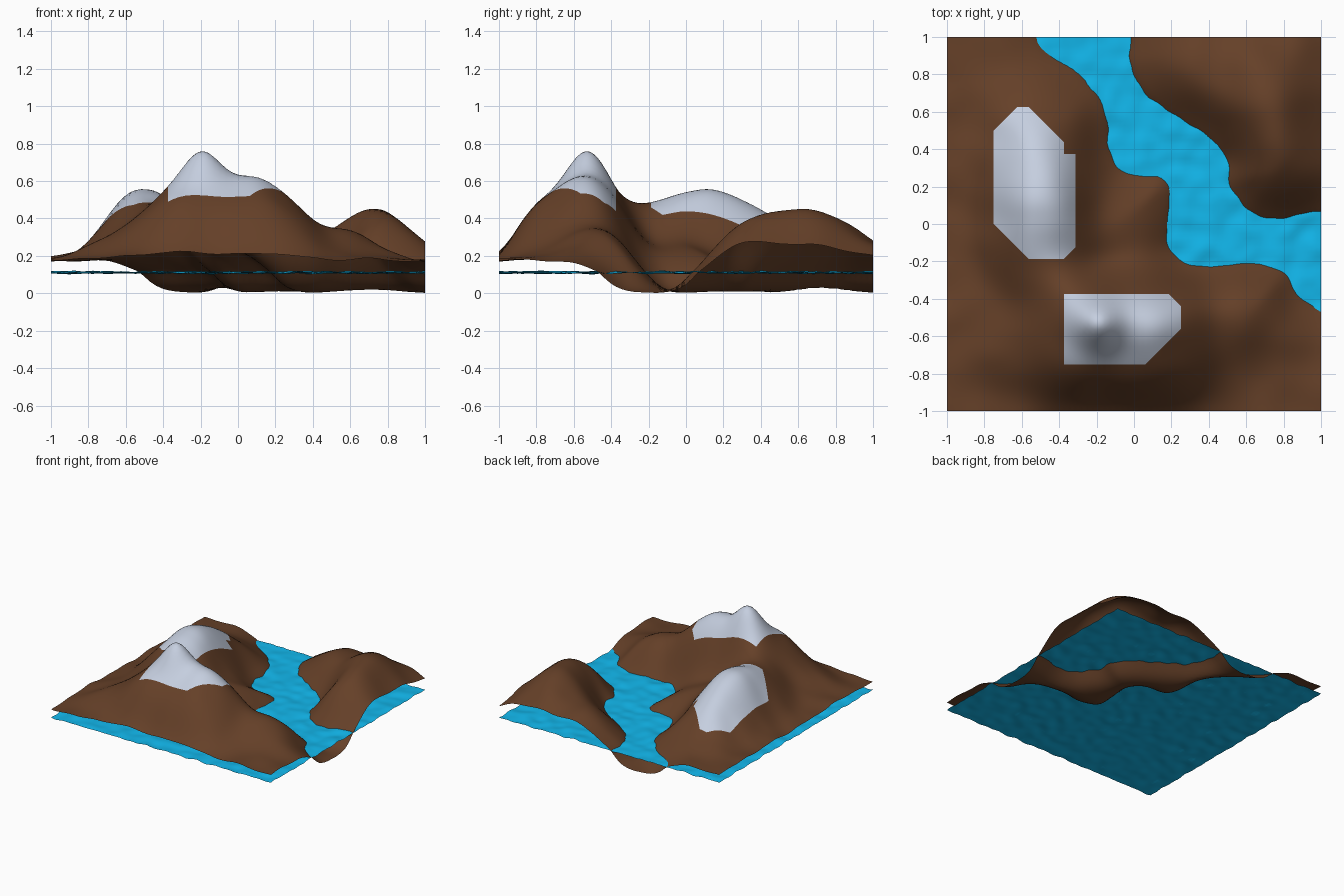
import bpy, bmesh
from math import exp, tanh
from mathutils import Vector, noise

if "Cube" in bpy.data.objects:
    bpy.data.objects.remove(bpy.data.objects["Cube"])

WATER = 0.112

# River outline: west bank down, then east bank back up
RIVER = [(-.62, 1.3), (-.53, 1), (-.45, .9), (-.31, .82), (-.19, .7), (-.145, .6), (-.14, .4),
         (-.08, .29), (0, .26), (.15, .26), (.2, .19), (.18, 0), (.17, -.12), (.24, -.2),
         (.4, -.245), (.55, -.21), (.7, -.22), (.81, -.25), (.88, -.39), (1, -.47), (1.3, -.6),
         (1.3, .12), (1, .065), (.75, .02), (.6, .07), (.5, .21), (.51, .35), (.4, .47),
         (.2, .59), (.05, .7), (-.035, .85), (-.015, 1), (0, 1.3)]

# Snow cap outlines
SNOW = [[(-.75, .5), (-.625, .625), (-.5625, .625), (-.375, .4375), (-.375, .375),
         (-.3125, .375), (-.3125, -.125), (-.375, -.1875), (-.5625, -.1875), (-.75, 0)],
        [(-.375, -.75), (.0625, -.75), (.25, -.5625), (.25, -.4375), (.1875, -.375),
         (-.375, -.375)]]

# Hills: centre x, y, half width x, y, height, falloff power
HILLS = [(-.05, -.6, .46, .33, .32, 4),
         (-.2, -.53, .14, .14, .215, 2),
         (.08, -.54, .24, .2, .12, 2),
         (.6, -.46, .25, .27, .17, 2),
         (-.58, -.62, .28, .28, .14, 2),
         (-.5, .05, .27, .36, .345, 2.5),
         (-.52, .48, .26, .28, .15, 2),
         (-.5, -.28, .28, .22, .05, 2),
         (0, -.05, .3, .3, .07, 2),
         (.73, .57, .25, .42, .27, 2.3),
         (.33, .82, .27, .3, .12, 2),
         (.93, .27, .22, .22, .05, 2)]


def edges(poly):
    return zip(poly, poly[1:] + poly[:1])


def rounded(poly):
    # corner cutting softens the river banks
    return [(ax + (bx - ax) * t, ay + (by - ay) * t)
            for (ax, ay), (bx, by) in edges(poly) for t in (.2, .8)]


RIVER = rounded(rounded(RIVER))


def inside(x, y, poly):
    hit = False
    for (ax, ay), (bx, by) in edges(poly):
        if (ay > y) != (by > y) and x < ax + (y - ay) * (bx - ax) / (by - ay):
            hit = not hit
    return hit


def bank_distance(x, y):
    best = 9.0
    for (ax, ay), (bx, by) in edges(RIVER):
        dx, dy = bx - ax, by - ay
        t = max(0, min(1, ((x - ax) * dx + (y - ay) * dy) / (dx * dx + dy * dy)))
        best = min(best, (x - ax - t * dx) ** 2 + (y - ay - t * dy) ** 2)
    return best ** .5


def height(x, y):
    d = bank_distance(x, y)
    if inside(x, y, RIVER):
        return WATER - .112 * tanh(d / .095)
    land = .175 + .018 * noise.noise(Vector((x * 5, y * 5, 1)))
    for cx, cy, wx, wy, h, p in HILLS:
        land += h * exp(-abs((x - cx) / wx) ** p - abs((y - cy) / wy) ** p)
    return WATER + (land - WATER) * tanh(d / .14)


def material(name, rgb):
    m = bpy.data.materials.new(name)
    m.diffuse_color = (*rgb, 1)
    m.use_nodes = True
    m.node_tree.nodes["Principled BSDF"].inputs["Base Color"].default_value = m.diffuse_color
    return m


def sheet(name, n, fn, mats, poke=False):
    bm = bmesh.new()
    bmesh.ops.create_grid(bm, x_segments=n, y_segments=n, size=1)
    if poke:
        bmesh.ops.poke(bm, faces=bm.faces[:])
    for f in bm.faces:
        c = f.calc_center_median()
        f.smooth = True
        if len(mats) > 1 and any(inside(c.x, c.y, s) for s in SNOW):
            f.material_index = 1
    for v in bm.verts:
        v.co.z = fn(v.co.x, v.co.y)
    if poke:
        # relax creases between slopes
        inner = [v for v in bm.verts if not v.is_boundary]
        for _ in range(2):
            bmesh.ops.smooth_vert(bm, verts=inner, factor=.5, use_axis_z=True)
    me = bpy.data.meshes.new(name)
    bm.to_mesh(me)
    bm.free()
    for m in mats:
        me.materials.append(m)
    ob = bpy.data.objects.new(name, me)
    bpy.context.collection.objects.link(ob)
    return ob


# Mountains and riverbed with snow caps
sheet("terrain", 64, height,
      [material("earth", (.13, .051, .021)), material("snow", (.56, .62, .74))], poke=True)

# Rippled water surface
sheet("water", 80,
      lambda x, y: WATER - .001 + .013 * noise.noise(Vector((x * 11, y * 11, 4))),
      [material("water", (.006, .48, .85))])
